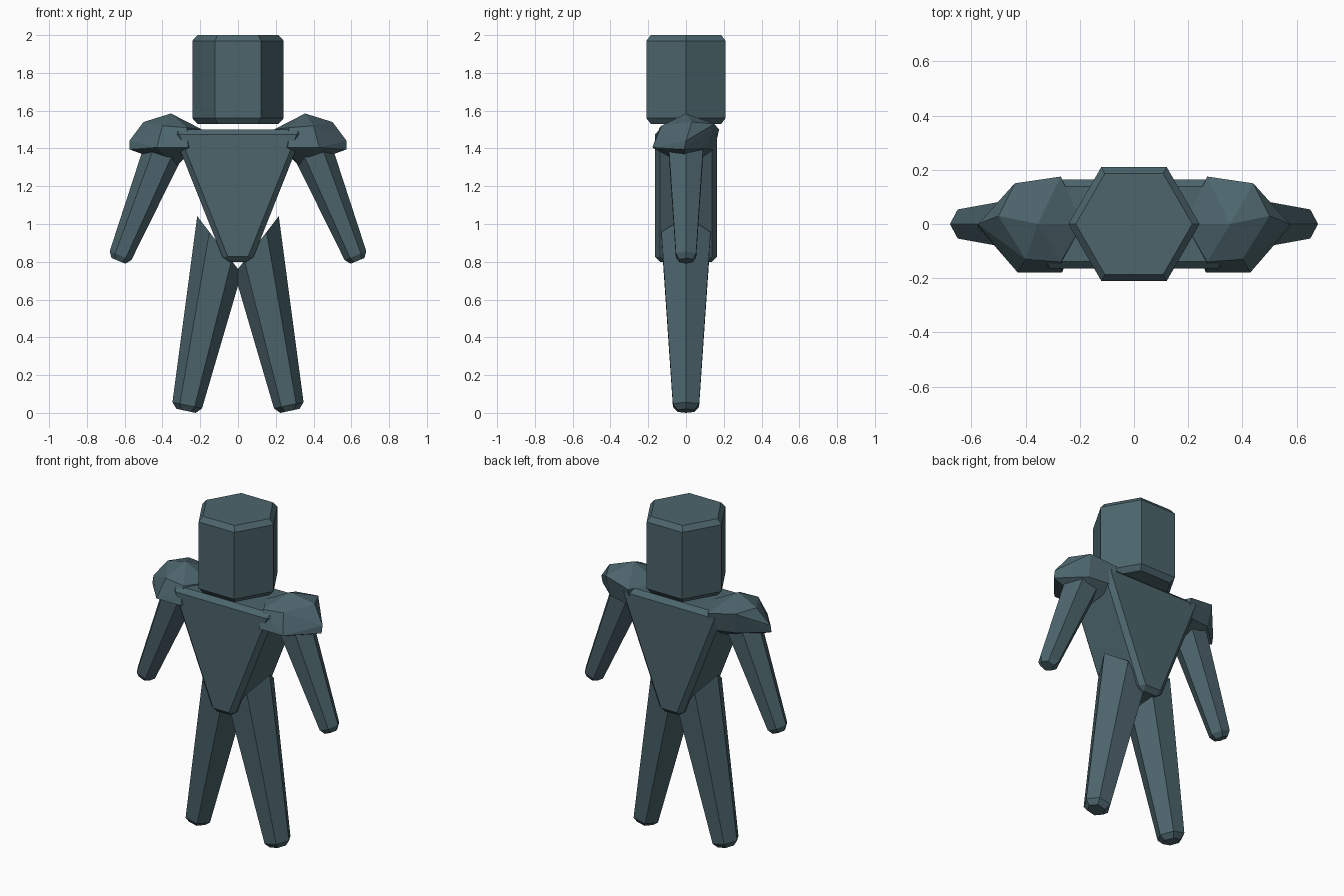
import bpy, bmesh, math
from mathutils import Vector

if "Cube" in bpy.data.objects:
    bpy.data.objects.remove(bpy.data.objects["Cube"])

mat = bpy.data.materials.new("slate teal")
mat.diffuse_color = (0.073, 0.130, 0.152, 1)
mat.use_nodes = True
mat.node_tree.nodes["Principled BSDF"].inputs["Base Color"].default_value = mat.diffuse_color


def finish(bm, name):
    bmesh.ops.recalc_face_normals(bm, faces=bm.faces)
    me = bpy.data.meshes.new(name)
    bm.to_mesh(me)
    bm.free()
    me.materials.append(mat)
    ob = bpy.data.objects.new(name, me)
    bpy.context.collection.objects.link(ob)
    return ob


def hex_loft(a, b, rings):
    """Six-sided loft from a to b; rings are (distance along axis, radius)."""
    a, b = Vector(a), Vector(b)
    axis = (b - a).normalized()
    v = Vector((0, 1, 0))
    u = v.cross(axis)
    bm = bmesh.new()
    loops = []
    for d, r in rings:
        loops.append([bm.verts.new(a + axis * d + r * (u * math.cos(k * math.pi / 3)
                      + v * math.sin(k * math.pi / 3))) for k in range(6)])
    for lo, hi in zip(loops, loops[1:]):
        for k in range(6):
            bm.faces.new((lo[k], lo[(k + 1) % 6], hi[(k + 1) % 6], hi[k]))
    bm.faces.new(loops[0])
    bm.faces.new(loops[-1])
    return bm


# head
finish(hex_loft((0, 0, 1.53), (0, 0, 2),
                [(0, .215), (.03, .242), (.44, .242), (.47, .215)]), "head")

# torso: downward tapering wedge with chamfered edges
bm = bmesh.new()
f = bm.faces.new([bm.verts.new((x, -.165, z)) for x, z in
                  ((-.35, 1.5), (-.072, .8), (.072, .8), (.35, 1.5))])
ext = bmesh.ops.extrude_face_region(bm, geom=[f])
bmesh.ops.translate(bm, vec=(0, .33, 0),
                    verts=[g for g in ext["geom"] if isinstance(g, bmesh.types.BMVert)])
bmesh.ops.recalc_face_normals(bm, faces=bm.faces)
bmesh.ops.bevel(bm, geom=bm.edges[:], offset=.027, segments=1, affect='EDGES')
finish(bm, "torso")

# corner points of one faceted shoulder pad
PAD = [(.355, 0, 1.585), (.44, .15, 1.53), (.27, .175, 1.50), (.50, .03, 1.54),
       (.575, 0, 1.44), (.575, -.01, 1.395), (.43, -.178, 1.405), (.265, -.178, 1.405),
       (.40, -.13, 1.52), (.27, -.14, 1.51), (.19, 0, 1.50), (.235, -.1, 1.40),
       (.325, 0, 1.305), (.43, .12, 1.40), (.27, .15, 1.39)]

for s, side in ((-1, "left"), (1, "right")):
    # leg, its top cut on a slope falling towards the hips
    a, b = Vector((s * .275, 0, .012)), Vector((s * .055, 0, 1.05))
    n = (b - a).length
    bm = hex_loft(a, b, [(0, .052), (.03, .08), (n, .159)])
    cut = bmesh.ops.bisect_plane(bm, geom=bm.verts[:] + bm.edges[:] + bm.faces[:],
                                 plane_co=(s * .21, 0, 1.035),
                                 plane_no=(-s * .79, 0, .61), clear_outer=True)
    bmesh.ops.holes_fill(bm, edges=[e for e in bm.edges if e.is_boundary])
    low = min(v.co.z for v in bm.verts)
    bmesh.ops.translate(bm, vec=(0, 0, -low), verts=bm.verts)
    finish(bm, side + "_leg")

    # arm
    a, b = Vector((s * .633, 0, .805)), Vector((s * .37, 0, 1.45))
    n = (b - a).length
    finish(hex_loft(a, b, [(0, .04), (.03, .062), (n - .03, .108), (n, .08)]), side + "_arm")

    # shoulder pad
    bm = bmesh.new()
    for x, y, z in PAD:
        bm.verts.new((s * x, y, z))
    hull = bmesh.ops.convex_hull(bm, input=bm.verts[:])
    bmesh.ops.delete(bm, geom=list({v for v in hull["geom_interior"]
                     if isinstance(v, bmesh.types.BMVert)}), context='VERTS')
    finish(bm, side + "_shoulder_pad")
